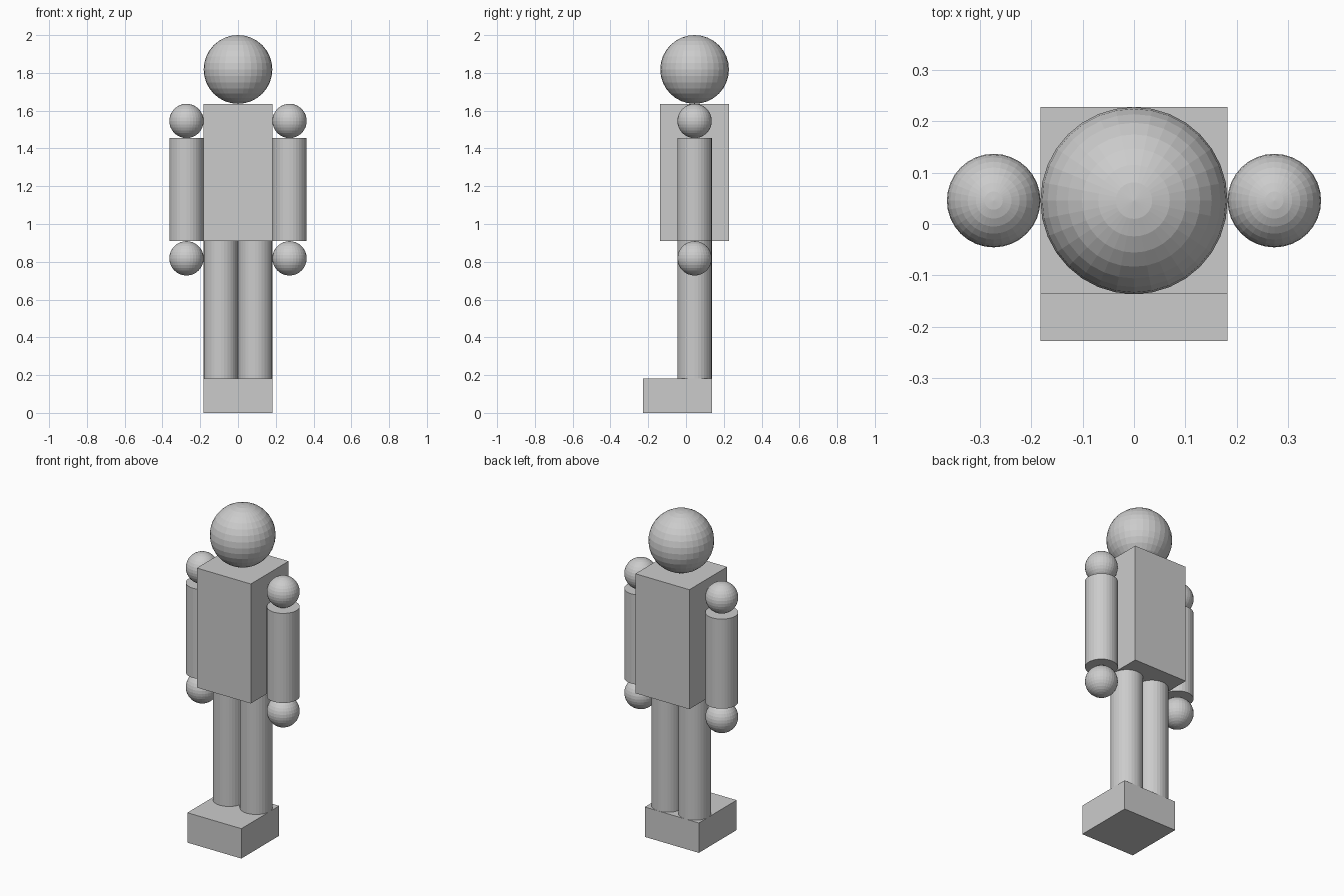
import bpy

if "Cube" in bpy.data.objects:
    bpy.data.objects.remove(bpy.data.objects["Cube"])

U = 2 / 11      # body module: head radius, foot height
R = U / 2       # limb radius
Y = U / 4       # depth of the body's centre line


def box(name, centre, size):
    bpy.ops.mesh.primitive_cube_add(size=1, location=centre)
    ob = bpy.context.object
    ob.name = name
    ob.scale = size
    bpy.ops.object.transform_apply(location=False, rotation=False, scale=True)


def ball(name, x, z, radius):
    bpy.ops.mesh.primitive_uv_sphere_add(segments=32, ring_count=16,
                                         radius=radius, location=(x, Y, z))
    bpy.context.object.name = name


def limb(name, x, z0, z1):
    bpy.ops.mesh.primitive_cylinder_add(vertices=32, radius=R, depth=z1 - z0,
                                        location=(x, Y, (z0 + z1) / 2))
    bpy.context.object.name = name


# Foot block, torso and head
box("feet", (0, -Y, U / 2), (2 * U, 2 * U, U))
box("torso", (0, Y, 7 * U), (2 * U, 2 * U, 4 * U))
ball("head", 0, 10 * U, U)

# Paired limbs
for side, s in (("left", -1), ("right", 1)):
    limb(side + "_leg", s * R, U, 5 * U)
    limb(side + "_arm", s * 3 * R, 5 * U, 8 * U)
    ball(side + "_shoulder", s * 3 * R, 8.5 * U, R)
    ball(side + "_hand", s * 3 * R, 4.5 * U, R)
